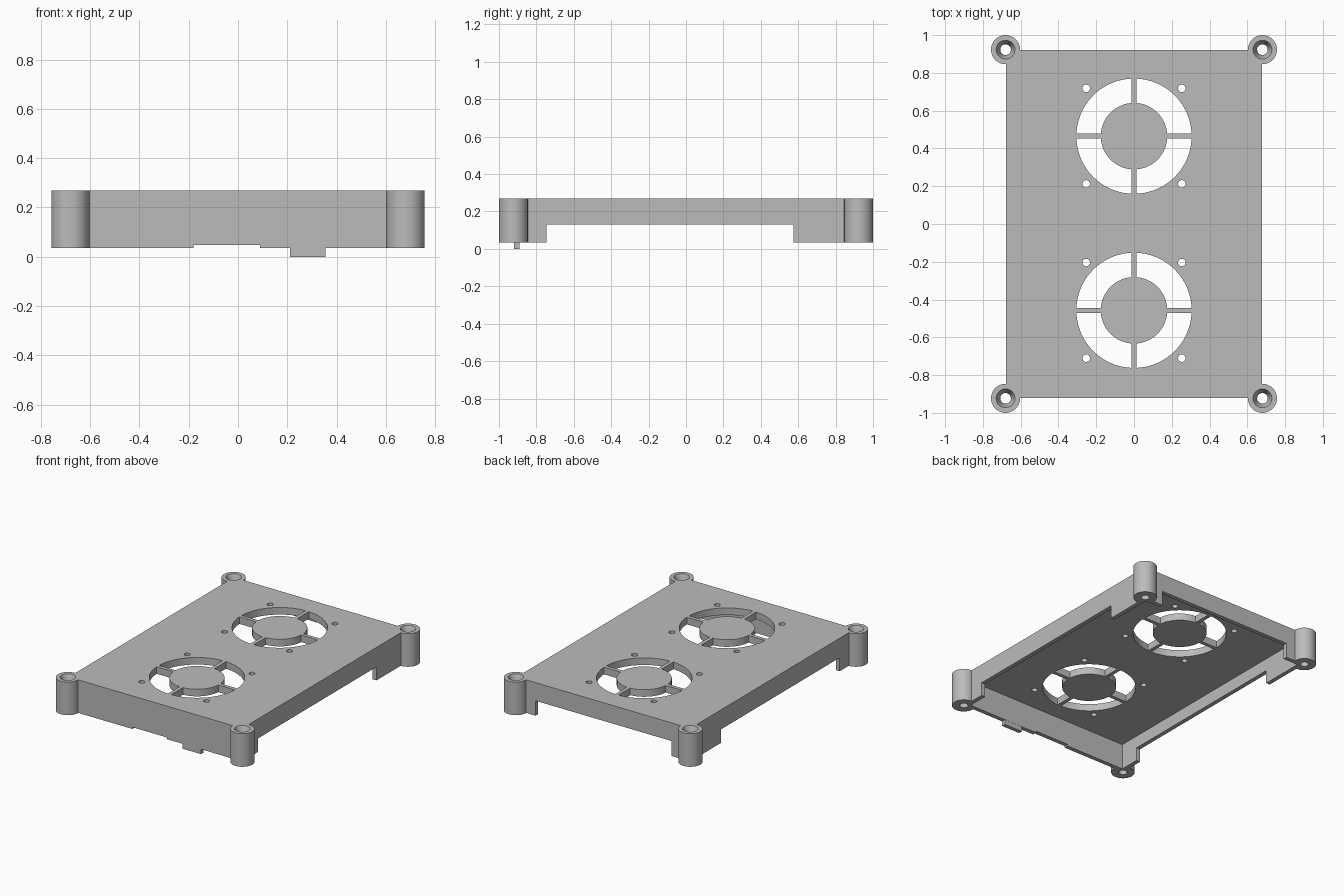
import bpy, bmesh
from math import sin, cos, pi, asin

if "Cube" in bpy.data.objects:
    bpy.data.objects.remove(bpy.data.objects["Cube"])

BOTTOM, TOP = 0.035, 0.268
HALF_X, HALF_Y = 0.677, 0.92
WALL, PLATE = 0.03, 0.05

grey = bpy.data.materials.new("plain grey")
grey.use_nodes = True
grey.diffuse_color = (0.5, 0.5, 0.5, 1)
grey.node_tree.nodes["Principled BSDF"].inputs["Base Color"].default_value = (0.5, 0.5, 0.5, 1)


def mesh_object(name, bm):
    bmesh.ops.recalc_face_normals(bm, faces=bm.faces)
    mesh = bpy.data.meshes.new(name)
    bm.to_mesh(mesh)
    bm.free()
    mesh.materials.append(grey)
    obj = bpy.data.objects.new(name, mesh)
    bpy.context.collection.objects.link(obj)
    return obj


def prism(name, points, z0, z1):
    """Extrude a flat outline from z0 to z1."""
    bm = bmesh.new()
    face = bm.faces.new([bm.verts.new((x, y, z0)) for x, y in points])
    new = bmesh.ops.extrude_face_region(bm, geom=[face])["geom"]
    verts = [v for v in new if isinstance(v, bmesh.types.BMVert)]
    bmesh.ops.translate(bm, verts=verts, vec=(0, 0, z1 - z0))
    return mesh_object(name, bm)


def box(name, x0, x1, y0, y1, z0, z1):
    return prism(name, [(x0, y0), (x1, y0), (x1, y1), (x0, y1)], z0, z1)


def cylinder(name, x, y, z0, z1, r0, r1=None, sides=48):
    bm = bmesh.new()
    bmesh.ops.create_cone(bm, cap_ends=True, segments=sides, radius1=r0,
                          radius2=r0 if r1 is None else r1, depth=z1 - z0)
    bmesh.ops.translate(bm, verts=bm.verts, vec=(x, y, (z0 + z1) / 2))
    return mesh_object(name, bm)


def arc(radius, a0, a1, steps=20):
    return [(radius * cos(a0 + (a1 - a0) * i / steps),
             radius * sin(a0 + (a1 - a0) * i / steps)) for i in range(steps + 1)]


def combine(target, tool, operation="DIFFERENCE"):
    """Apply one boolean and delete the tool."""
    tool.hide_render = True
    mod = target.modifiers.new("bool", "BOOLEAN")
    mod.operation, mod.solver, mod.object = operation, "EXACT", tool
    graph = bpy.context.evaluated_depsgraph_get()
    result = bpy.data.meshes.new_from_object(target.evaluated_get(graph))
    target.modifiers.clear()
    target.data = result
    bpy.data.objects.remove(tool)


# Shell with the four screw posts, hollowed from below
shell = box("cover_shell", -HALF_X, HALF_X, -HALF_Y, HALF_Y, BOTTOM, TOP)
corners = [(sx * 0.68, sy * 0.923) for sx in (-1, 1) for sy in (-1, 1)]
for x, y in corners:
    combine(shell, cylinder("post", x, y, BOTTOM, TOP, 0.077), "UNION")
combine(shell, box("cavity", WALL - HALF_X, HALF_X - WALL,
                   WALL - HALF_Y, HALF_Y - WALL, -1, TOP - PLATE))

# Openings in the side, back and front walls
combine(shell, box("side_opening", -1, 1, -0.745, 0.575, -1, 0.13))
combine(shell, box("back_opening", -0.53, 0.53, 0.8, 1.2, -1, 0.14))
combine(shell, box("front_notch", -0.18, 0.09, -1.2, -0.8, -1, 0.047))

# Screw holes with countersinks
for x, y in corners:
    combine(shell, cylinder("hole", x, y, -1, 1, 0.028))
    combine(shell, cylinder("countersink", x, y, TOP - 0.05, TOP + 0.005, 0.028, 0.052))

# Fan openings: four ring sectors that leave the hub and spokes
OUTER, HUB, SPOKE = 0.305, 0.176, 0.013
a, b = asin(SPOKE / OUTER), asin(SPOKE / HUB)
sector = arc(OUTER, a, pi / 2 - a) + arc(HUB, pi / 2 - b, b)
for cy in (0.465, -0.457):
    for quarter in range(4):
        c, s = cos(quarter * pi / 2), sin(quarter * pi / 2)
        outline = [(c * x - s * y, s * x + c * y + cy) for x, y in sector]
        combine(shell, prism("fan_sector", outline, 0.1, 0.4))
    for sx in (-1, 1):
        for sy in (-1, 1):
            combine(shell, cylinder("fan_screw", sx * 0.253, cy + sy * 0.253,
                                    0.1, 0.4, 0.02, sides=24))

# Small tab below the front wall
tab = box("front_tab", 0.21, 0.355, -HALF_Y + 0.001, -HALF_Y + 0.029, 0, 0.08)

shell.data.materials.clear()
shell.data.materials.append(grey)
for obj in (shell, tab):
    bpy.ops.object.select_all(action="DESELECT")
    obj.select_set(True)
    bpy.context.view_layer.objects.active = obj
    bpy.ops.object.shade_smooth_by_angle(angle=pi / 6)
